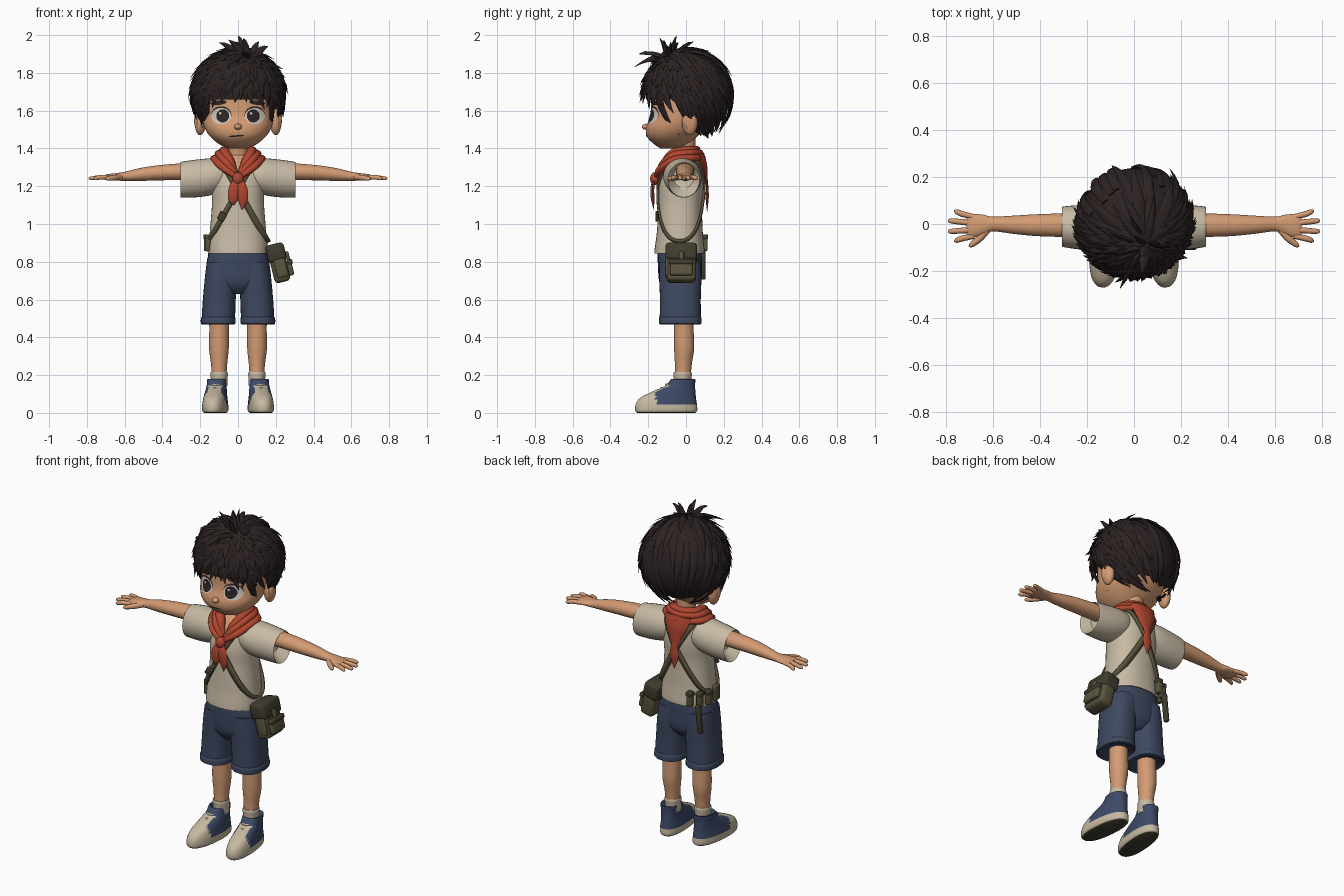
import bpy, bmesh, random
from math import sin, cos, pi, radians, copysign, atan2, acos, degrees
from mathutils import Vector, Matrix
from mathutils.bvhtree import BVHTree

if "Cube" in bpy.data.objects:
    bpy.data.objects.remove(bpy.data.objects["Cube"])
random.seed(7)

# Palette
HEX = dict(skin="D39B73", hair="2C2222", shirt="C8BBA5", shorts="3E4860", olive="5A543D",
           dark_olive="403C2E", scarf="B1462F", cream="C6B9A1", shoe_blue="3D4A68", eye_white="CDC6BB")
MATS = {}
for key, hx in HEX.items():
    srgb = [int(hx[i:i + 2], 16) / 255 for i in (0, 2, 4)]
    col = [((c + 0.055) / 1.055) ** 2.4 for c in srgb] + [1]
    m = MATS[key] = bpy.data.materials.new(key)
    m.use_nodes = True
    m.diffuse_color = col
    bsdf = m.node_tree.nodes["Principled BSDF"]
    bsdf.inputs["Base Color"].default_value = col
    bsdf.inputs["Roughness"].default_value = 0.85


def finish(bm, name, mat, sharp=50):
    bmesh.ops.recalc_face_normals(bm, faces=bm.faces)
    me = bpy.data.meshes.new(name)
    bm.to_mesh(me)
    bm.free()
    me.materials.append(MATS[mat])
    for p in me.polygons:
        p.use_smooth = True
    me.set_sharp_from_angle(angle=radians(sharp))
    ob = bpy.data.objects.new(name, me)
    bpy.context.collection.objects.link(ob)
    return ob


def paint(ob, mat, rule):
    ob.data.materials.append(MATS[mat])
    for p in ob.data.polygons:
        if rule(p.center):
            p.material_index = len(ob.data.materials) - 1


def spline(rows, steps):
    """Catmull-Rom through rows of numbers."""
    out = []
    for i in range(len(rows) - 1):
        a, b, c, d = rows[max(i - 1, 0)], rows[i], rows[i + 1], rows[min(i + 2, len(rows) - 1)]
        for k in range(steps):
            t = k / steps
            out.append([0.5 * (2 * q + (r - p) * t + (2 * p - 5 * q + 4 * r - s) * t * t
                        + (3 * q - p - 3 * r + s) * t ** 3) for p, q, r, s in zip(a, b, c, d)])
    return out + [list(rows[-1])]


def skin_rings(bm, rings):
    loops = [[bm.verts.new(p) for p in ring] for ring in rings]
    n = len(loops[0])
    for a, b in zip(loops, loops[1:]):
        for i in range(n):
            bm.faces.new((a[i], a[(i + 1) % n], b[(i + 1) % n], b[i]))
    bm.faces.new(loops[0])
    bm.faces.new(loops[-1])


def loft(name, rows, mat, axis="z", side=1, n=32, power=2.0, steps=4):
    """Rows are (height, centre, centre, radius, radius) along the axis."""
    rings = []
    for h, c, d, r, s in spline(rows, steps):
        ring = []
        for i in range(n):
            u, v = cos(2 * pi * i / n), sin(2 * pi * i / n)
            a = c + r * copysign(abs(u) ** (2 / power), u)
            b = d + s * copysign(abs(v) ** (2 / power), v)
            ring.append((side * a, b, h) if axis == "z" else (side * h, a, b))
        rings.append(ring)
    bm = bmesh.new()
    skin_rings(bm, rings)
    return finish(bm, name, mat)


def tube(bm, pts, radii, flat=1.0, up=(0, 0, 1), n=8):
    pts, up, rings = [Vector(p) for p in pts], Vector(up), []
    for i, p in enumerate(pts):
        t = (pts[min(i + 1, len(pts) - 1)] - pts[max(i - 1, 0)]).normalized()
        s = t.cross(up).normalized()
        w = s.cross(t)
        rings.append([p + radii[i] * (s * cos(2 * pi * k / n) + w * flat * sin(2 * pi * k / n)) for k in range(n)])
    skin_rings(bm, rings)


def cord(name, rows, mat, flat=1.0, up=(0, 0, 1)):
    """Rows are (x, y, z, radius)."""
    rows = spline(rows, 5)
    bm = bmesh.new()
    tube(bm, [r[:3] for r in rows], [max(r[3], 0.001) for r in rows], flat, up, 10)
    return finish(bm, name, mat)


def box(name, loc, size, mat, bevel=0.01, tilt=0.0):
    bm = bmesh.new()
    bmesh.ops.create_cube(bm, size=1, matrix=Matrix.Diagonal((*size, 1)))
    bmesh.ops.bevel(bm, geom=bm.edges[:], offset=bevel, segments=3, affect="EDGES", profile=0.5)
    bm.transform(Matrix.Translation(loc) @ Matrix.Rotation(tilt, 4, "Y"))
    return finish(bm, name, mat, 35)


def ball(name, loc, size, mat):
    bm = bmesh.new()
    bmesh.ops.create_uvsphere(bm, u_segments=20, v_segments=12, radius=1,
                              matrix=Matrix.Translation(loc) @ Matrix.Diagonal((*size, 1)))
    return finish(bm, name, mat)


def tree(*obs):
    verts, polys = [], []
    for ob in obs:
        base = len(verts)
        verts += [v.co.copy() for v in ob.data.vertices]
        polys += [[i + base for i in p.vertices] for p in ob.data.polygons]
    return BVHTree.FromPolygons(verts, polys)


# Head, neck and nose
head = loft("head", [(1.40, 0, -.09, .045, .045), (1.42, 0, -.078, .095, .088), (1.46, 0, -.075, .145, .13),
                     (1.51, 0, -.055, .177, .157), (1.57, 0, -.03, .19, .16), (1.65, 0, -.01, .195, .175),
                     (1.75, 0, 0, .195, .185), (1.85, 0, 0, .14, .13), (1.9, 0, 0, .03, .03)], "skin", n=48, power=2.2)
loft("neck", [(1.3, 0, .0, .06, .055), (1.38, 0, .0, .052, .05), (1.47, 0, -.01, .06, .06)], "skin")
ball("nose", (0, -.212, 1.515), (.02, .022, .016), "skin")
face = tree(head)


def patch(name, x, z, rx, rz, lift, mat, turn=0.0):
    """Thin oval plate laid on the face."""
    bm = bmesh.new()
    bmesh.ops.create_grid(bm, x_segments=10, y_segments=10, size=1)
    for v in bm.verts:
        u, w = v.co.x, v.co.y
        u, w = rx * u * (1 - w * w / 2) ** .5, rz * w * (1 - u * u / 2) ** .5
        px, pz = x + u * cos(turn) - w * sin(turn), z + u * sin(turn) + w * cos(turn)
        hit = face.ray_cast(Vector((px, -1, pz)), Vector((0, 1, 0)))
        v.co = (hit[0] + hit[1] * lift) if hit[0] else Vector((px, -.1, pz))
    finish(bm, name, mat)


for s, tag in ((1, "left"), (-1, "right")):
    patch(tag + "_eyelid", s * .088, 1.577, .053, .046, .002, "hair")
    patch(tag + "_eye_white", s * .088, 1.571, .052, .043, .004, "eye_white")
    patch(tag + "_iris", s * .079, 1.571, .033, .036, .006, "hair")
    patch(tag + "_eye_glint", s * .079 - .012, 1.585, .007, .007, .008, "eye_white")
    patch(tag + "_brow", s * .1, 1.642, .042, .012, .005, "hair", -s * .12)
    ball(tag + "_ear", (s * .2, .02, 1.54), (.03, .042, .07), "skin")
    ball(tag + "_ear_hollow", (s * .218, .01, 1.545), (.014, .024, .045), "skin")
patch("mouth", -.008, 1.467, .042, .004, .003, "hair", .06)

# Hair: scalp cap and layered locks sweeping out from the crown
HC = Vector((0, .012, 1.69))
HR = Vector((.238, .232, .235))
CROWN = Vector((.05, -.10, .22)).normalized()


def hairline(phi):
    """Lowest polar angle in degrees; phi is 0 at the front."""
    p = abs(degrees(phi))
    t = min(max((p - 96) / 26, 0), 1)
    return 104 + min(p, 90) * .09 + 38 * t * t * (3 - 2 * t)


def direction(phi, t):
    return Vector((sin(t) * sin(phi), -sin(t) * cos(phi), cos(t)))


def on_hair(d, k):
    return HC + Vector([a * b for a, b in zip(d, HR)]) * k


bm = bmesh.new()
bmesh.ops.create_icosphere(bm, subdivisions=4, radius=1)
low = [v for v in bm.verts if degrees(acos(max(-1, min(1, v.co.z)))) > hairline(atan2(v.co.x, -v.co.y)) - 6]
bmesh.ops.delete(bm, geom=low, context="VERTS")
for v in bm.verts:
    v.co = on_hair(v.co, .97)
finish(bm, "hair_cap", "hair")

bm = bmesh.new()
for layer in range(12):
    f = 1.0 - layer * .068
    count = 46 if layer < 6 else 34
    for i in range(count):
        phi = 2 * pi * (i + random.random()) / count - pi
        end = direction(phi, radians(hairline(phi) + random.uniform(-7, 5)))
        flare = random.uniform(.02, .12) + (.05 if random.random() < .12 else 0)
        bend = random.uniform(-.16, .16)
        tip, length = f + random.uniform(-.05, .02), random.uniform(.38, .5)
        pts, rad = [], []
        for k in range(7):
            q = k / 6
            d = CROWN.slerp(end, max(tip - length * (1 - q), .01))
            d = Matrix.Rotation(bend * q * q, 3, CROWN) @ d
            pts.append(on_hair(d, .975 + .035 * sin(pi * q * .6) + flare * q ** 3))
            rad.append(.026 * (1 - q ** 2.2) * (.55 + .45 * min(q * 3, 1)) + .0012)
        tube(bm, pts, rad, .4, pts[3] - HC, 6)
# Upright tufts at the crown
for x, y, z in ((-.05, -.12, 1.975), (.0, -.05, 1.998), (.03, -.14, 1.985), (.11, -.08, 1.965),
                (-.1, -.04, 1.96), (.16, -.1, 1.94), (.03, -.25, 1.9), (-.06, -.275, 1.83), (-.02, .04, 1.965)):
    a, c = Vector((.04 + x * .3, -.07 + y * .2, 1.88)), Vector((x, y, z))
    b = (a + c) / 2 + Vector((0, 0, .028))
    pts = [a.lerp(b, q).lerp(b.lerp(c, q), q) for q in (0, .25, .5, .75, 1)]
    tube(bm, pts, [.024, .022, .017, .01, .001], .5, (.3, 1, .1), 6)
finish(bm, "hair_locks", "hair")

# Shirt
torso = loft("shirt_body", [(.88, 0, -.035, .13, .11), (.845, 0, -.035, .157, .133), (.95, 0, -.033, .15, .122),
                            (1.1, 0, -.03, .138, .115), (1.2, 0, -.025, .14, .118), (1.29, 0, -.015, .138, .1),
                            (1.34, 0, -.005, .1, .075), (1.365, 0, 0, .06, .055)], "shirt", power=2.3, n=48)
paint(torso, "skin", lambda c: c.y < -.03 and c.z > 1.28 and abs(c.x) < (c.z - 1.26) * .7)
sleeves = []
for s, tag in ((1, "left"), (-1, "right")):
    sleeves.append(loft(tag + "_sleeve", [(.05, -.02, 1.26, .08, .08), (.12, -.02, 1.253, .1, .095),
                        (.2, -.015, 1.243, .097, .1), (.295, -.012, 1.235, .087, .095),
                        (.298, -.012, 1.235, .08, .087), (.25, -.012, 1.25, .055, .06)], "shirt", "x", s))
    # Arm, palm and fingers
    loft(tag + "_arm", [(.2, -.005, 1.28, .05, .045), (.3, -.005, 1.277, .05, .044), (.42, -.005, 1.271, .046, .04),
                        (.52, -.003, 1.262, .038, .034), (.6, 0, 1.252, .031, .024), (.64, -.003, 1.25, .042, .02),
                        (.69, -.008, 1.248, .051, .016), (.712, -.008, 1.246, .045, .01)], "skin", "x", s)
    for i, (x, y) in enumerate(((.765, .055), (.79, .014), (.79, -.032), (.765, -.072))):
        root = .03 - .027 * i
        cord(f"{tag}_finger_{i + 1}", [(s * .68, root, 1.248, .012), (s * .73, (root + y) / 2, 1.247, .0125),
             (s * (x - .01), y * .92 + root * .08, 1.241, .01), (s * x, y, 1.239, .003)], "skin")
    cord(tag + "_thumb", [(s * .62, -.02, 1.248, .015), (s * .655, -.06, 1.245, .015),
                          (s * .69, -.088, 1.24, .011), (s * .702, -.095, 1.238, .003)], "skin")

    # Shorts leg, cuff, leg and sock
    loft(tag + "_shorts_leg", [(.52, .104, -.03, .06, .08), (.478, .104, -.03, .08, .1), (.476, .105, -.03, .088, .109),
                               (.6, .099, -.03, .087, .108), (.72, .09, -.03, .085, .112),
                               (.8, .08, -.032, .085, .11)], "shorts", side=s, power=2.4)
    loft(tag + "_shorts_cuff", [(.474, .105, -.03, .086, .106), (.473, .105, -.03, .092, .113),
                                (.505, .105, -.03, .091, .112), (.507, .104, -.03, .084, .105)],
         "shorts", side=s, power=2.4, steps=2)
    loft(tag + "_leg", [(.55, .1, -.015, .055, .055), (.45, .1, -.012, .052, .052), (.34, .101, -.01, .052, .053),
                        (.26, .1, -.014, .043, .045), (.18, .1, -.018, .038, .042)], "skin", side=s)
    loft(tag + "_sock", [(.14, .1, -.018, .043, .047), (.18, .1, -.018, .044, .047), (.205, .1, -.018, .046, .049),
                         (.217, .1, -.018, .043, .046)], "cream", side=s)

    # Shoe, turned slightly outward
    shoe = loft(tag + "_shoe", [(0, 0, -.105, .056, .155), (.012, 0, -.105, .066, .165), (.045, 0, -.105, .066, .163),
                (.08, 0, -.095, .061, .148), (.115, 0, -.062, .056, .112), (.145, 0, -.03, .052, .078),
                (.178, 0, -.015, .051, .064), (.17, 0, -.015, .042, .05)], "shoe_blue", n=40, power=2.3)
    paint(shoe, "cream", lambda c: c.z < .045 or c.y < -.165 or (abs(c.x) < .036 and c.y < -.07 and c.z < .145))
    paint(shoe, "dark_olive", lambda c: c.z < .004)
    parts = [shoe]
    for i in range(4):
        y, z = -.165 + .024 * i, .092 + .018 * i
        parts.append(cord(f"{tag}_lace_{i + 1}", [(-.043, y + .025, z - .006, .005), (0, y - .012, z + .004, .006),
                                                  (.043, y + .025, z - .006, .005)], "cream"))
    for ob in parts:
        ob.data.transform(Matrix.Translation((s * .11, 0, 0)) @ Matrix.Rotation(s * .1, 4, "Z"))

loft("shorts_seat", [(.63, 0, -.03, .05, .07), (.68, 0, -.03, .13, .108), (.76, 0, -.032, .168, .116),
                     (.86, 0, -.034, .15, .115), (.9, 0, -.034, .12, .1)], "shorts", power=2.4)

# Crossed straps wrapped around the shirt
body = tree(torso, *sleeves)


def strap(name, s, half):
    mid = Vector((s * .035, -.03, 1.12))
    u = Vector((s * -.25, 0, .44)).normalized()
    side = u.cross(Vector((0, 1, 0)))
    bm = bmesh.new()
    pairs = []
    for i in range(72):
        a = 2 * pi * i / 72
        ray = u * cos(a) + Vector((0, 1, 0)) * sin(a)
        hit = body.ray_cast(mid + ray, -ray)[0]
        if hit:
            pairs.append([bm.verts.new(hit + ray * .007 + side * w) for w in (-half, half)])
    for p, q in zip(pairs, pairs[1:] + pairs[:1]):
        bm.faces.new((p[0], p[1], q[1], q[0]))
    mod = finish(bm, name, "olive").modifiers.new("thickness", "SOLIDIFY")
    mod.thickness, mod.offset = .012, 0


strap("bag_strap", 1, .017)
strap("pouch_strap", -1, .014)
box("strap_buckle", (-.085, -.155, 1.04), (.04, .014, .045), "dark_olive", .004, .5)

# Shoulder bag on the left hip
TILT = -.24
bag = [("bag_body", (.215, -.025, .79), (.085, .155, .2), "olive", .022),
       ("bag_flap", (.215, -.025, .85), (.1, .168, .095), "dark_olive", .02),
       ("bag_pocket", (.268, -.025, .755), (.03, .12, .085), "olive", .012),
       ("bag_pocket_flap", (.274, -.025, .785), (.03, .126, .03), "dark_olive", .01),
       ("bag_buckle", (.27, -.025, .82), (.02, .028, .045), "olive", .005),
       ("bag_front_pouch", (.222, -.1, .765), (.06, .02, .1), "olive", .008)]
for name, loc, size, mat, bev in bag:
    spin = Matrix.Translation((.215, 0, .79)) @ Matrix.Rotation(TILT, 4, "Y") @ Matrix.Translation((-.215, 0, -.79))
    box(name, loc, size, mat, bev).data.transform(spin)

# Right hip pouches and sheath
for i, (x, y) in enumerate(((-.165, .02), (-.142, .07), (-.095, .098))):
    box(f"hip_pouch_{i + 1}", (x, y, .9), (.032, .034, .085), "olive", .007)
    box(f"hip_pouch_flap_{i + 1}", (x, y, .932), (.037, .039, .026), "dark_olive", .006)
box("sheath", (-.15, .088, .79), (.026, .03, .17), "dark_olive", .008, .1)
box("front_hip_pouch", (-.158, -.06, .9), (.03, .05, .09), "olive", .008)

# Neckerchief: rolled collar, knot, tails and back drape
for i, (w, z, r) in enumerate(((.112, 1.338, .03), (.09, 1.365, .029), (.07, 1.385, .025))):
    k = i * .012
    half = [(.012, -.152 + k, 1.25 + k, r * .6), (w * .6, -.128 + k, z - .045, r), (w, -.06, z, r), (w * .95, .02, z + .01, r)]
    loop = half + [(0, .075 - k, z + .012, r)] + [(-x, y, h, q) for x, y, h, q in half[::-1]]
    cord(f"scarf_roll_{i + 1}", loop, "scarf", .7)
ball("scarf_knot", (0, -.165, 1.24), (.03, .025, .034), "scarf")
for s, tag, drop in ((1, "left", 1.075), (-1, "right", 1.1)):
    cord(f"scarf_{tag}_tail", [(0, -.165, 1.245, .015), (s * .018, -.178, 1.19, .03), (s * .026, -.176, 1.13, .026),
                               (s * .022, -.17, drop, .002)], "scarf", .35, (0, 1, 0))
cord("scarf_back_drape", [(0, .072, 1.37, .085), (0, .092, 1.31, .07), (0, .105, 1.24, .035), (0, .112, 1.2, .022),
                          (0, .112, 1.14, .03), (0, .112, 1.065, .002)], "scarf", .3, (0, 1, 0))
